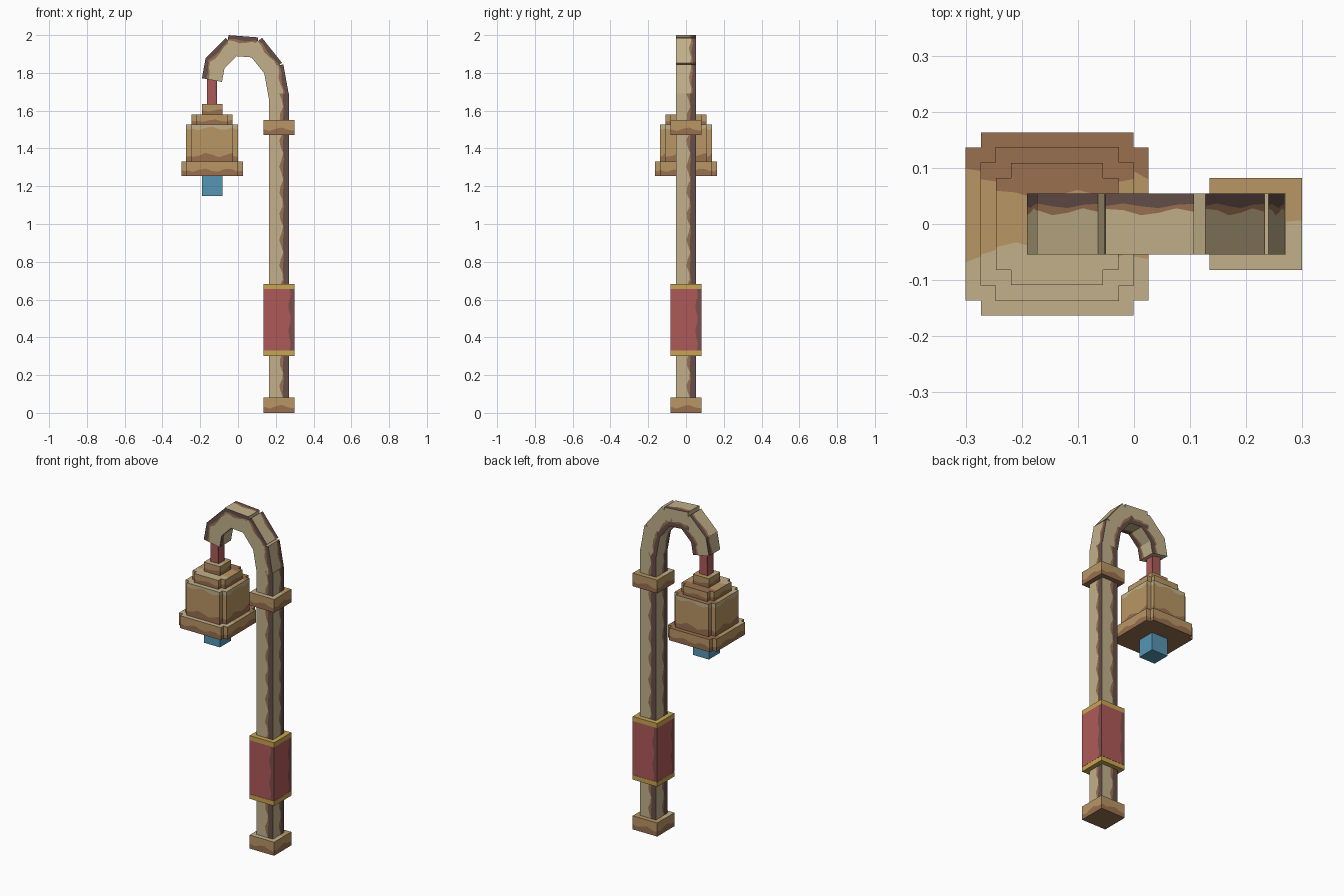
import bpy
import bmesh
from math import sin
from mathutils import Vector, Matrix

cube = bpy.data.objects.get("Cube")
if cube:
    bpy.data.objects.remove(cube, do_unlink=True)


def linear(c):
    c /= 255
    return c / 12.92 if c < 0.04045 else ((c + 0.055) / 1.055) ** 2.4


# Flat colours
PALETTE = {
    "pale_wood": (194, 176, 138),
    "tan_bronze": (184, 150, 100),
    "brown_bronze": (153, 112, 80),
    "dark_bark": (101, 78, 74),
    "red_cloth": (174, 90, 88),
    "dark_red": (125, 78, 76),
    "gold_trim": (201, 164, 84),
    "blue_clapper": (86, 150, 180),
}
NAMES = list(PALETTE)
PALE, TAN, BROWN, BARK, RED, DARK_RED, GOLD, BLUE = range(len(NAMES))
MATERIALS = []
for name, rgb in PALETTE.items():
    mat = bpy.data.materials.new(name)
    colour = [linear(c) for c in rgb] + [1]
    mat.use_nodes = True
    mat.diffuse_color = colour
    shader = next(n for n in mat.node_tree.nodes if n.type == "BSDF_PRINCIPLED")
    shader.inputs["Base Color"].default_value = colour
    shader.inputs["Roughness"].default_value = 0.9
    MATERIALS.append(mat)

# Painted bands: (colour, end fraction, waviness of that end)
WOOD = [(PALE, 0.61, 0.1), (BROWN, 0.71, 0.03), (BARK, 1, 0)]
ARCH_WOOD = [(PALE, 0.7, 0.06), (BROWN, 0.8, 0.04), (BARK, 1, 0)]
CLOTH = [(RED, 0.84, 0.04), (DARK_RED, 1, 0)]
BLOCK = [(TAN, 0.6, 0.12), (BROWN, 1, 0)]
BODY = [(PALE, 0.1, 0.05), (TAN, 0.82, 0.06), (BROWN, 1, 0)]
TOP = [(PALE, 0.25, 0.05), (TAN, 0.82, 0.05), (BROWN, 1, 0)]
COLLAR_TOP = [(PALE, 0.5, 0.05), (TAN, 1, 0)]


def plain(colour):
    return [(colour, 1, 0)]


def panel(bm, corner, u, v, normal, bands):
    """Rectangle split along u into wavy colour bands that run along v."""
    steps = max(2, round(v.length / 0.035)) if len(bands) > 1 else 1
    rows = []
    for k in range(steps + 1):
        cuts = [0] + [end + amp * sin(1.7 * k + i) for i, (_, end, amp) in enumerate(bands)]
        rows.append([bm.verts.new(corner + u * c + v * (k / steps)) for c in cuts])
    for low, high in zip(rows, rows[1:]):
        for i, band in enumerate(bands):
            face = bm.faces.new((low[i], low[i + 1], high[i + 1], high[i]))
            face.material_index = band[0]
            face.normal_update()
            if face.normal.dot(normal) < 0:
                face.normal_flip()


def add_box(bm, centre, half, sides, top, bottom, across=False, turn=None):
    """Box with banded sides; bands run down the height, or across the width."""
    turn = turn or Matrix.Identity(3)
    centre, half, up = Vector(centre), Vector(half), Vector((0, 0, 1))

    def put(n, u, v, bands):
        def ext(d):
            return d * sum(abs(d[i]) * half[i] for i in range(3))
        corner = ext(n) - ext(u) - ext(v)
        panel(bm, centre + turn @ corner, turn @ ext(u) * 2, turn @ ext(v) * 2, turn @ n, bands)

    for n in map(Vector, ((1, 0, 0), (-1, 0, 0), (0, 1, 0), (0, -1, 0))):
        right = up.cross(n)
        if across:
            put(n, right, up, sides)
        else:
            put(n, -up, right, sides)
    put(up, Vector((0, 1, 0)), Vector((1, 0, 0)), top)
    put(-up, Vector((0, 1, 0)), Vector((1, 0, 0)), bottom)


def finish(bm, name):
    mesh = bpy.data.meshes.new(name)
    bm.to_mesh(mesh)
    bm.free()
    for mat in MATERIALS:
        mesh.materials.append(mat)
    obj = bpy.data.objects.new(name, mesh)
    bpy.context.scene.collection.objects.link(obj)


def block(name, x, half, z0, z1, sides, top, bottom, across=False):
    bm = bmesh.new()
    add_box(bm, (x, 0, (z0 + z1) / 2), (half, half, (z1 - z0) / 2), sides, top, bottom, across)
    finish(bm, name)


def notched(name, x, half, notch, z0, z1, sides):
    """Square tier with stepped corners."""
    bm = bmesh.new()
    z, h, inner = (z0 + z1) / 2, (z1 - z0) / 2, half - notch
    add_box(bm, (x, 0, z), (half, inner, h), sides, TOP, plain(BROWN))
    for side, colour in ((-1, PALE), (1, BROWN)):
        add_box(bm, (x, side * (half - notch / 2), z), (inner, notch / 2, h),
                sides, plain(colour), plain(BROWN))
    finish(bm, name)


POST_X, BELL_X = 0.217, -0.137
THIN, WIDE, NOTCH = 0.054, 0.082, 0.027

# Post with its base, collar and wrapped sleeve
block("post", POST_X, THIN, 0.04, 1.69, WOOD, plain(PALE), plain(PALE), True)
block("base", POST_X, WIDE, 0, 0.082, BLOCK, COLLAR_TOP, plain(BROWN))
block("collar", POST_X, WIDE, 1.47, 1.55, BLOCK, COLLAR_TOP, plain(BROWN))
block("sleeve", POST_X, WIDE, 0.33, 0.655, CLOTH, plain(RED), plain(RED), True)
for label, z in (("lower", 0.301), ("upper", 0.655)):
    block(label + "_sleeve_trim", POST_X, WIDE, z, z + 0.028,
          plain(GOLD), plain(GOLD), plain(GOLD))

# Curved arm made of tilted segments, from the post to the bell
ARM = [
    ((0.217, 1.67), (0.187, 1.835)),
    ((0.19, 1.82), (0.085, 1.952)),
    ((0.103, 1.934), (-0.055, 1.946)),
    ((-0.026, 1.946), (-0.135, 1.838)),
    ((-0.119, 1.865), (-0.138, 1.762)),
]
bm = bmesh.new()
for (ax, az), (bx, bz) in ARM:
    a, b = Vector((ax, 0, az)), Vector((bx, 0, bz))
    axis, side = (b - a).normalized(), Vector((0, 1, 0))
    turn = Matrix((side.cross(axis), side, axis)).transposed()
    add_box(bm, (a + b) / 2, (THIN, THIN, (b - a).length / 2),
            ARCH_WOOD, plain(PALE), plain(PALE), True, turn)
finish(bm, "curved_arm")

# Hanging bell
block("bell_cord", BELL_X, NOTCH, 1.63, 1.79, CLOTH, plain(RED), plain(RED), True)
block("bell_cap", BELL_X, THIN, 1.58, 1.635, BLOCK, COLLAR_TOP, plain(TAN))
notched("bell_shoulder", BELL_X, 0.109, NOTCH, 1.526, 1.58, BLOCK)
notched("bell_body", BELL_X, 0.137, NOTCH, 1.33, 1.526, BODY)
notched("bell_rim", BELL_X, 0.163, NOTCH, 1.255, 1.33, BLOCK)
block("bell_clapper", BELL_X, THIN, 1.147, 1.26, plain(BLUE), plain(BLUE), plain(BLUE))
